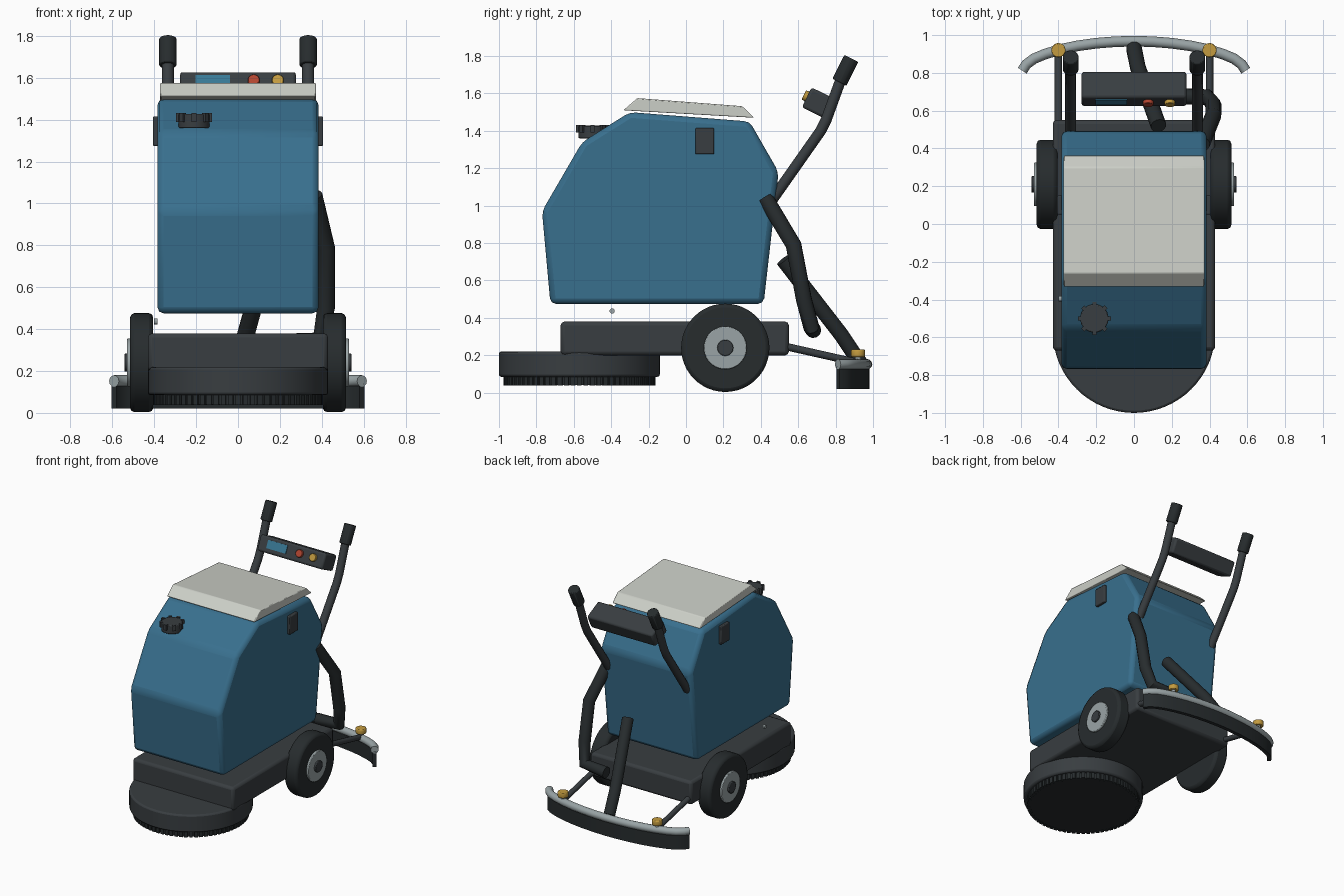
import bpy, bmesh, math
from mathutils import Matrix, Vector

if "Cube" in bpy.data.objects:
    bpy.data.objects.remove(bpy.data.objects["Cube"])


def material(name, rgb):
    m = bpy.data.materials.new(name)
    m.diffuse_color = (*rgb, 1)
    m.use_nodes = True
    m.node_tree.nodes["Principled BSDF"].inputs["Base Color"].default_value = m.diffuse_color
    return m


BLUE = material("blue", (0.04, 0.16, 0.27))
DARK = material("charcoal", (0.04, 0.047, 0.052))
BLACK = material("rubber", (0.02, 0.025, 0.027))
PALE = material("pale", (0.60, 0.62, 0.57))
SILVER = material("silver", (0.32, 0.37, 0.38))
YELLOW = material("yellow", (0.55, 0.33, 0.05))
RED = material("red", (0.45, 0.06, 0.03))
SCREEN = material("screen", (0.04, 0.19, 0.30))


def finish(name, bm, mat, bevel=0, segs=2):
    bmesh.ops.recalc_face_normals(bm, faces=bm.faces[:])
    me = bpy.data.meshes.new(name)
    bm.to_mesh(me)
    bm.free()
    ob = bpy.data.objects.new(name, me)
    bpy.context.collection.objects.link(ob)
    me.materials.append(mat)
    if bevel:
        b = ob.modifiers.new("bevel", 'BEVEL')
        b.width, b.segments, b.limit_method = bevel, segs, 'ANGLE'
        b.angle_limit = math.radians(15)
    select(ob)
    bpy.ops.object.shade_smooth_by_angle(angle=math.radians(25))
    return ob


def select(ob):
    bpy.ops.object.select_all(action='DESELECT')
    ob.select_set(True)
    bpy.context.view_layer.objects.active = ob


def box(name, loc, size, mat, bevel=0, rx=0):
    bm = bmesh.new()
    bmesh.ops.create_cube(bm, size=1, matrix=Matrix.Translation(loc)
                          @ Matrix.Rotation(rx, 4, 'X') @ Matrix.Diagonal((*size, 1)))
    return finish(name, bm, mat, bevel)


def rod(name, a, b, r, mat, bevel=0, n=32):
    a, b = Vector(a), Vector(b)
    d = b - a
    bm = bmesh.new()
    bmesh.ops.create_cone(bm, cap_ends=True, segments=n, radius1=r, radius2=r, depth=d.length,
                          matrix=Matrix.Translation((a + b) / 2) @ d.to_track_quat('Z', 'Y').to_matrix().to_4x4())
    return finish(name, bm, mat, bevel)


def prism(name, profile, half, mat, bevel=0):
    # side profile (y, z) extruded across x
    bm = bmesh.new()
    f = bm.faces.new([bm.verts.new((-half, y, z)) for y, z in profile])
    g = bmesh.ops.extrude_face_region(bm, geom=[f])
    bmesh.ops.translate(bm, vec=(2 * half, 0, 0),
                        verts=[v for v in g['geom'] if isinstance(v, bmesh.types.BMVert)])
    return finish(name, bm, mat, bevel)


def tube(name, pts, r, mat):
    cu = bpy.data.curves.new(name, 'CURVE')
    cu.dimensions, cu.bevel_depth, cu.bevel_resolution, cu.use_fill_caps = '3D', r, 4, True
    sp = cu.splines.new('POLY')
    sp.points.add(len(pts) - 1)
    for p, co in zip(sp.points, pts):
        p.co = (*co, 1)
    ob = bpy.data.objects.new(name, cu)
    bpy.context.collection.objects.link(ob)
    cu.materials.append(mat)
    select(ob)
    bpy.ops.object.convert(target='MESH')
    bpy.ops.object.shade_smooth_by_angle(angle=math.radians(35))
    return ob


def toothed(name, centre, r, z0, z1, count, size, mat):
    # ring of small upright blocks
    bm = bmesh.new()
    for i in range(count):
        m = (Matrix.Translation((*centre, (z0 + z1) / 2)) @ Matrix.Rotation(2 * math.pi * i / count, 4, 'Z')
             @ Matrix.Translation((r, 0, 0)) @ Matrix.Diagonal((size[0], size[1], z1 - z0, 1)))
        bmesh.ops.create_cube(bm, size=1, matrix=m)
    return finish(name, bm, mat)


# Tank and lid
prism("tank", [(-0.725, 0.475), (0.415, 0.475), (0.495, 1.18), (0.34, 1.45), (-0.30, 1.50),
               (-0.555, 1.34), (-0.77, 0.97)], 0.385, BLUE, 0.03)
prism("tank_lid", [(-0.335, 1.51), (-0.26, 1.575), (0.30, 1.532), (0.365, 1.47)], 0.373, PALE, 0.006)

# Filler cap with grip lugs
rod("filler_cap", (-0.21, -0.5, 1.36), (-0.21, -0.5, 1.428), 0.075, DARK, 0.006)
toothed("filler_cap_lugs", (-0.21, -0.5), 0.076, 1.39, 1.432, 8, (0.022, 0.022), DARK)

# Chassis
box("chassis", (0, -0.06, 0.29), (0.86, 1.22, 0.18), DARK, 0.02)
rod("chassis_bolt", (-0.40, -0.395, 0.437), (-0.385, -0.395, 0.437), 0.014, SILVER, n=12)

# Round brush deck
rod("brush_deck", (0, -0.57, 0.085), (0, -0.57, 0.22), 0.43, DARK, 0.012, 64)
rod("brush", (0, -0.57, 0.04), (0, -0.57, 0.09), 0.395, BLACK, 0, 64)
toothed("brush_bristles", (0, -0.57), 0.393, 0.038, 0.088, 72, (0.026, 0.024), BLACK)

# Wheels, latches, handles and squeegee arms on both sides
for side, s in (("left", -1), ("right", 1)):
    def P(x, y, z):
        return (s * x, y, z)
    rod(side + "_wheel", P(0.405, 0.21, 0.24), P(0.515, 0.21, 0.24), 0.236, BLACK, 0.02, 48)
    rod(side + "_hub", P(0.50, 0.21, 0.24), P(0.53, 0.21, 0.24), 0.115, SILVER, 0.005, 40)
    rod(side + "_hub_cap", P(0.52, 0.21, 0.24), P(0.543, 0.21, 0.24), 0.043, DARK, 0.004)
    box(side + "_latch", P(0.39, 0.10, 1.345), (0.034, 0.10, 0.14), DARK, 0.006)
    tube(side + "_handle", [P(0.335, 0.46, 1.03), P(0.335, 0.72, 1.40), P(0.335, 0.75, 1.46),
                            P(0.335, 0.83, 1.68)], 0.029, DARK)
    rod(side + "_grip", P(0.335, 0.82, 1.66), P(0.335, 0.884, 1.787), 0.042, BLACK, 0.006, 24)
    tube(side + "_squeegee_arm", [P(0.40, 0.52, 0.25), P(0.40, 0.92, 0.16)], 0.02, DARK)
    rod(side + "_knob_stem", P(0.40, 0.92, 0.15), P(0.40, 0.92, 0.20), 0.016, SILVER, n=16)
    rod(side + "_knob", P(0.40, 0.92, 0.192), P(0.40, 0.92, 0.23), 0.038, YELLOW, 0.005, 20)

# Control panel tilted toward the handles
tilt = math.radians(-26)
centre = Vector((0, 0.715, 1.545))
R = Matrix.Rotation(tilt, 3, 'X')


def on_panel(x, y, z):
    return centre + R @ Vector((x, y, z))


box("control_panel", centre, (0.555, 0.155, 0.118), DARK, 0.014, tilt)
box("panel_screen", on_panel(-0.12, -0.078, 0.005), (0.165, 0.01, 0.06), SCREEN, 0, tilt)
for name, x, mat in (("red_button", 0.075, RED), ("yellow_button", 0.19, YELLOW)):
    rod(name, on_panel(x, -0.07, 0.005), on_panel(x, -0.097, 0.005), 0.028, mat, 0.003, 20)

# Curved squeegee: bar and blade follow the same path
half = [(0, 0.968), (0.10, 0.965), (0.20, 0.957), (0.30, 0.943), (0.39, 0.924), (0.47, 0.900),
        (0.53, 0.875), (0.57, 0.845), (0.592, 0.812)]
path = [(-x, y) for x, y in half[:0:-1]] + half
tube("squeegee_bar", [(x, y, 0.152) for x, y in path], 0.028, SILVER)
bm = bmesh.new()
rings = []
for i, p in enumerate(path):
    a, b = Vector(path[max(i - 1, 0)]), Vector(path[min(i + 1, len(path) - 1)])
    t = (b - a).normalized()
    n = Vector((-t.y, t.x)) * 0.014
    rings.append([bm.verts.new((p[0] + k * n.x, p[1] + k * n.y, z))
                  for k, z in ((-1, 0.02), (1, 0.02), (1, 0.14), (-1, 0.14))])
for a, b in zip(rings, rings[1:]):
    for k in range(4):
        bm.faces.new((a[k], a[(k + 1) % 4], b[(k + 1) % 4], b[k]))
bm.faces.new(rings[0])
bm.faces.new(rings[-1])
finish("squeegee_blade", bm, BLACK)

# Hoses
tube("drain_hose", [(0.36, 0.425, 1.04), (0.42, 0.575, 0.79), (0.42, 0.63, 0.50),
                    (0.39, 0.67, 0.35), (0.20, 0.68, 0.335)], 0.043, BLACK)
tube("suction_hose", [(0.13, 0.52, 0.71), (0.02, 0.83, 0.31), (0, 0.93, 0.16)], 0.042, BLACK)
